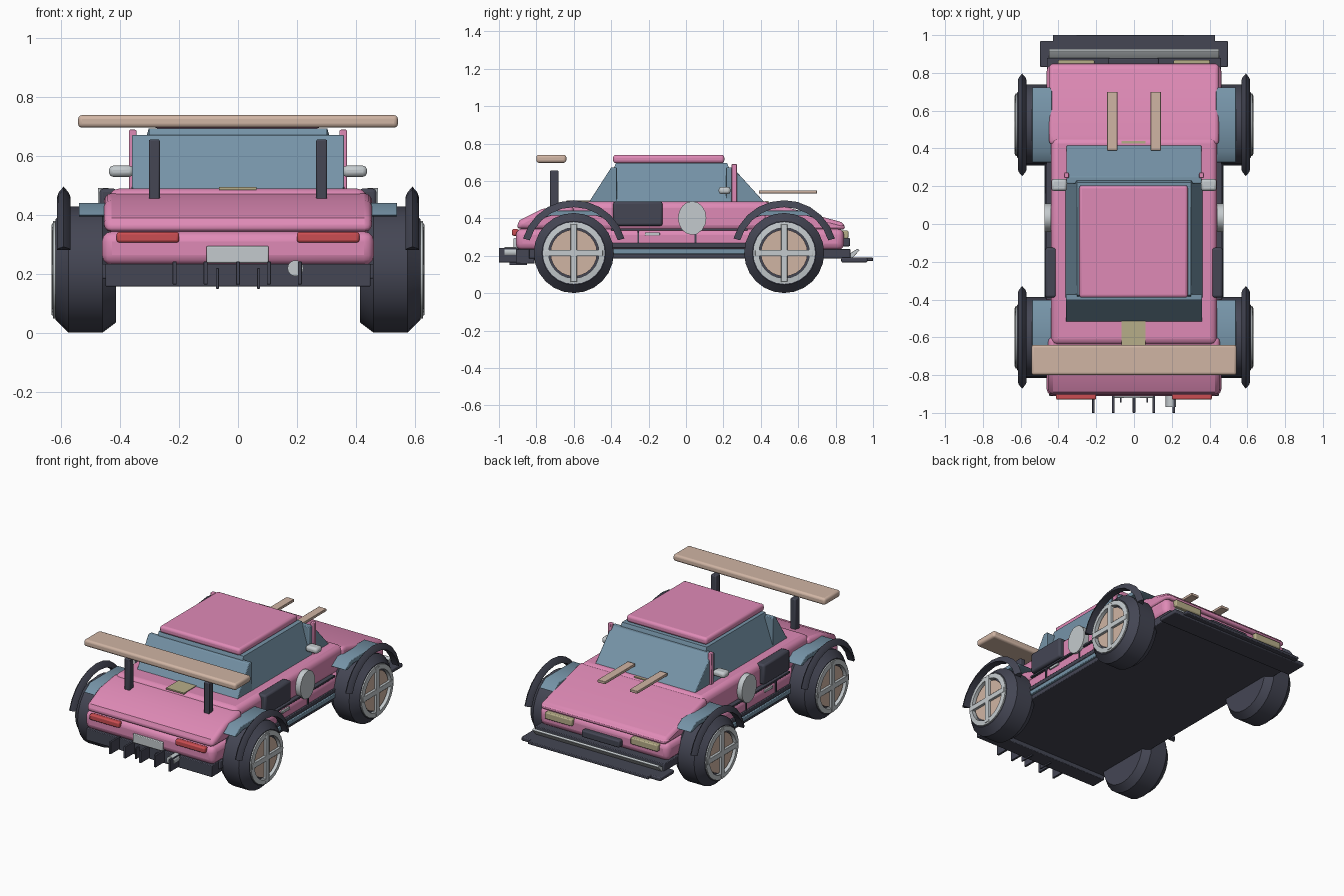
import bpy, bmesh, math

if "Cube" in bpy.data.objects:
    bpy.data.objects.remove(bpy.data.objects["Cube"])

def mat(name, r, g, b):
    m = bpy.data.materials.new(name)
    m.diffuse_color = (r, g, b, 1)
    m.use_nodes = True
    m.node_tree.nodes["Principled BSDF"].inputs["Base Color"].default_value = m.diffuse_color
    return m

PINK = mat("pink paint", .74, .255, .47)
BLUE = mat("blue glass", .18, .295, .39)
DARK = mat("dark rubber", .058, .061, .088)
GREY = mat("light metal", .55, .59, .61)
TAN = mat("tan board", .63, .46, .37)
LAMP = mat("yellow lamp", .47, .42, .25)
RED = mat("red lamp", .60, .075, .085)

def finish(name, bm, m, bevel=0, seg=2):
    bmesh.ops.recalc_face_normals(bm, faces=bm.faces)
    me = bpy.data.meshes.new(name)
    bm.to_mesh(me)
    bm.free()
    me.materials.append(m)
    ob = bpy.data.objects.new(name, me)
    bpy.context.collection.objects.link(ob)
    if bevel:
        b = ob.modifiers.new("bevel", 'BEVEL')
        b.width, b.segments = bevel, seg
        b.angle_limit = math.radians(40)
        b.limit_method = 'ANGLE'
    return ob

def box(name, x, y, z, m, bevel=.004, seg=2):
    """Box from (min, max) pairs."""
    bm = bmesh.new()
    bmesh.ops.create_cube(bm, size=1)
    for v in bm.verts:
        v.co = [p[0] if c < 0 else p[1] for p, c in zip((x, y, z), v.co)]
    return finish(name, bm, m, bevel, seg)

def pair(name, x, y, z, m, bevel=.004, seg=2):
    for s, side in ((1, "right"), (-1, "left")):
        box(name + "_" + side, sorted((s * x[0], s * x[1])), y, z, m, bevel, seg)

def prism(name, pts, x0, x1, m, bevel=.004, seg=2, top=None):
    """Side profile (y, z) extruded along x."""
    bm = bmesh.new()
    f = bm.faces.new([bm.verts.new((x0, y, z)) for y, z in pts])
    ext = bmesh.ops.extrude_face_region(bm, geom=[f])
    for v in ext["geom"]:
        if isinstance(v, bmesh.types.BMVert):
            v.co.x = x1
    if top:  # narrow the part above a height
        for v in bm.verts:
            if v.co.z > top[0]:
                v.co.x *= top[1]
    return finish(name, bm, m, bevel, seg)

def lathe(name, prof, c, m, n=24, a0=0, a1=2 * math.pi, smooth_y=1):
    """Closed (x, radius) section swept about the x axis."""
    bm = bmesh.new()
    full = abs(a1 - a0 - 2 * math.pi) < 1e-6
    rings = []
    for i in range(n if full else n + 1):
        a = a0 + (a1 - a0) * i / n
        rings.append([bm.verts.new((c[0] + x, c[1] + smooth_y * r * math.cos(a), c[2] + r * math.sin(a)))
                      for x, r in prof])
    k = len(prof)
    for i in range(n):
        p, q = rings[i], rings[(i + 1) % len(rings)]
        for j in range(k):
            bm.faces.new((p[j], p[(j + 1) % k], q[(j + 1) % k], q[j]))
    if not full:
        bm.faces.new(rings[0])
        bm.faces.new(rings[-1])
    bmesh.ops.remove_doubles(bm, verts=bm.verts, dist=1e-5)
    return finish(name, bm, m)

# Body shell
box("lower_body", (-.462, .462), (-.91, .845), (.23, .345), PINK, .035, 3)
box("waist", (-.44, .44), (-.64, .46), (.33, .49), PINK, .035, 3)
prism("hood", [(.42, .34), (.42, .482), (.47, .478), (.84, .378), (.855, .34)], -.45, .45, PINK, .025, 3)
prism("tail", [(-.60, .34), (-.60, .478), (-.77, .45), (-.89, .39), (-.91, .345)], -.455, .455, PINK, .025, 3)
box("chassis", (-.46, .46), (-.84, .88), (.185, .235), DARK)
pair("side_skirt", (.45, .475), (-.42, .35), (.21, .238), BLUE)
pair("sill_trim", (.45, .472), (-.42, .35), (.242, .268), DARK)
pair("waist_trim", (.43, .464), (-.40, .33), (.335, .347), DARK, .002)
for y in (-.255, .05):
    pair("door_seam", (.45, .467), (y - .005, y + .005), (.268, .338), DARK, 0)
pair("door_handle", (.45, .47), (-.22, -.14), (.308, .325), GREY, .003)

# Cabin
prism("cabin", [(-.39, .48), (.235, .48), (.235, .66), (.22, .695), (-.375, .695), (-.39, .66)],
      -.365, .365, BLUE, 0, top=(.6, .83))
prism("windshield", [(.42, .485), (.25, .672), (.215, .672), (.215, .485)], -.357, .357, BLUE)
prism("rear_window", [(-.52, .485), (-.40, .672), (-.37, .672), (-.37, .485)], -.36, .36, BLUE)
box("roof", (-.29, .285), (-.39, .205), (.695, .74), PINK, .016, 3)
pair("pillar", (.345, .37), (.243, .272), (.485, .69), PINK)
pair("mirror", (.355, .438), (.175, .238), (.53, .568), GREY, .014)

# Rear wing and boards
box("wing", (-.543, .543), (-.80, -.64), (.697, .74), TAN, .014, 3)
pair("wing_strut", (.265, .303), (-.727, -.682), (.44, .657), DARK, .006)
pair("hood_board", (.088, .142), (.39, .70), (.533, .55), TAN, .003)
box("deck_plate", (-.065, .062), (-.64, -.50), (.486, .495), LAMP, 0)
box("cowl_plate", (-.065, .062), (.425, .44), (.48, .493), LAMP, 0)

# Side equipment
pair("side_intake", (.41, .47), (-.39, -.125), (.36, .49), DARK, .012)
for s, side in ((1, "right"), (-1, "left")):
    lathe("side_roundel_" + side, [(0, 0), (0, .09), (s * .035, .09), (s * .035, 0)],
          (s * .44, .033, .402), GREY, 16, smooth_y=.84)

# Wheels, arches and fenders
for end, yc in (("front", .525), ("rear", -.60)):
    for s, side in ((1, "right"), (-1, "left")):
        tag, c = end + "_" + side, (0, yc, .215)
        lathe("tire_" + tag, [(s * x, r) for x, r in
              ((.415, 0), (.415, .18), (.46, .214), (.575, .214), (.62, .17), (.62, .15), (.605, .15), (.605, 0))],
              c, DARK)
        lathe("rim_ring_" + tag, [(s * x, r) for x, r in
              ((.60, .135), (.60, .165), (.628, .165), (.632, .135))], c, GREY)
        lathe("hub_" + tag, [(s * x, r) for x, r in
              ((.60, 0), (.60, .125), (.617, .125), (.617, 0))], c, TAN)
        xs = sorted((s * .605, s * .633))
        box("spoke_upright_" + tag, xs, (yc - .017, yc + .017), (.06, .37), GREY, .003)
        box("spoke_level_" + tag, xs, (yc - .155, yc + .155), (.198, .232), GREY, .003)
        lathe("arch_" + tag, [(s * x, r) for x, r in
              ((.568, .245), (.575, .262), (.592, .282), (.609, .262), (.615, .245))],
              c, DARK, 10, math.radians(16), math.radians(164))
        prism("fender_" + tag, [(yc - .20, .40), (yc - .14, .442), (yc + .14, .442), (yc + .20, .40),
              (yc + .18, .395), (yc + .12, .415), (yc - .12, .415), (yc - .18, .395)],
              s * .435, s * .54, BLUE, .003)

# Rear details
pair("tail_light", (.20, .412), (-.93, -.895), (.307, .343), RED, .008)
box("number_panel", (-.107, .104), (-.922, -.90), (.238, .295), GREY)
box("diffuser", (-.45, .45), (-.91, -.81), (.158, .235), DARK)
for x in (-.215, -.11, 0, .105, .21):
    box("diffuser_fin", (x - .007, x + .007), (-1.0, -.88), (.165, .242), DARK, .002)
for x in (-.07, .07):
    box("diffuser_blade", (x - .005, x + .005), (-.945, -.85), (.15, .22), DARK, .002)
bm = bmesh.new()
bmesh.ops.create_cone(bm, cap_ends=True, segments=16, radius1=.027, radius2=.027, depth=.09)
for v in bm.verts:
    v.co = (v.co.x + .195, v.co.z - .925, v.co.y + .22)
finish("exhaust", bm, GREY)

# Front details
pair("headlight", (.21, .402), (.83, .868), (.292, .335), LAMP, .006)
box("grille", (-.137, .132), (.83, .878), (.25, .295), DARK, .008)
box("splitter", (-.497, .497), (.83, .97), (.165, .19), DARK, .006)
box("splitter_lip", (-.43, .43), (.95, 1.0), (.172, .19), DARK, .004)
prism("splitter_blade", [(.855, .188), (.865, .205), (.915, .237), (.928, .230), (.89, .188)],
      -.45, .45, GREY, .002)

# Smooth the rounded edges only
for ob in bpy.data.objects:
    ob.select_set(True)
bpy.context.view_layer.objects.active = bpy.data.objects["hood"]
bpy.ops.object.shade_smooth_by_angle(angle=math.radians(35))
